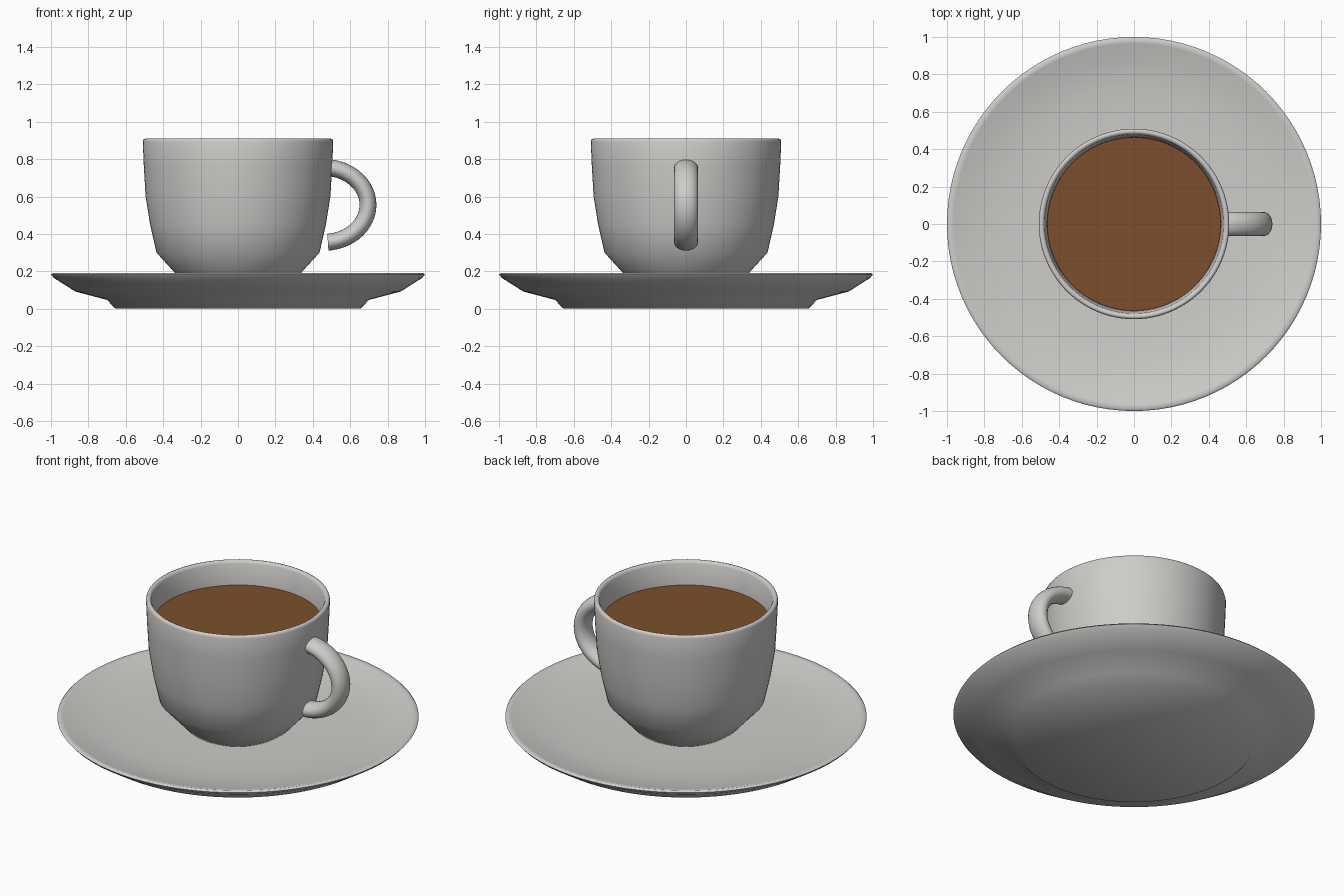
import bpy, bmesh, math

if "Cube" in bpy.data.objects:
    bpy.data.objects.remove(bpy.data.objects["Cube"])


def material(name, colour):
    m = bpy.data.materials.new(name)
    m.diffuse_color = (*colour, 1)
    m.use_nodes = True
    m.node_tree.nodes["Principled BSDF"].inputs["Base Color"].default_value = m.diffuse_color
    return m


china = material("white china", (0.62, 0.61, 0.59))
brown = material("coffee brown", (0.2, 0.078, 0.025))


def finish(name, bm, mat, angle=80):
    bmesh.ops.recalc_face_normals(bm, faces=bm.faces)
    me = bpy.data.meshes.new(name)
    bm.to_mesh(me)
    bm.free()
    ob = bpy.data.objects.new(name, me)
    bpy.context.collection.objects.link(ob)
    me.materials.append(mat)
    bpy.ops.object.select_all(action='DESELECT')
    bpy.context.view_layer.objects.active = ob
    ob.select_set(True)
    bpy.ops.object.shade_smooth_by_angle(angle=math.radians(angle))
    return ob


def lathe(name, profile, mat, steps=96):
    """Spin (radius, height) points round the z axis."""
    bm = bmesh.new()
    vs = [bm.verts.new((r, 0, z)) for r, z in profile]
    es = [bm.edges.new(p) for p in zip(vs, vs[1:])]
    bmesh.ops.spin(bm, geom=vs + es, cent=(0, 0, 0), axis=(0, 0, 1),
                   angle=math.tau, steps=steps, use_duplicate=False)
    bmesh.ops.remove_doubles(bm, verts=bm.verts, dist=1e-4)
    return finish(name, bm, mat)


# Saucer: flat foot, stepped underside, rounded lip, shallow dish
lathe("saucer", [(0, 0), (0.655, 0), (0.70, 0.047), (0.87, 0.092), (0.985, 0.165),
                 (1.0, 0.182), (0.99, 0.192), (0.965, 0.186), (0.87, 0.158),
                 (0.72, 0.137), (0.55, 0.128), (0.3, 0.125), (0, 0.125)], china)

# Cup: outer wall, rounded rim, inner wall
lathe("cup", [(0, 0.127), (0.28, 0.127), (0.345, 0.2), (0.436, 0.3), (0.47, 0.45),
              (0.494, 0.6), (0.504, 0.77), (0.509, 0.893), (0.505, 0.906), (0.495, 0.91),
              (0.484, 0.905), (0.478, 0.893), (0.466, 0.77), (0.455, 0.6),
              (0.40, 0.32), (0.31, 0.22), (0, 0.18)], china)

# Coffee surface
lathe("coffee", [(0, 0.768), (0.464, 0.768)], brown)

# Handle: elliptical section swept along a half ellipse
bm = bmesh.new()
rings = []
for i in range(33):
    t = math.radians(85 - 170 * i / 32)
    n = (0.2 * math.cos(t), 0.235 * math.sin(t))       # outward normal of the path
    k = math.hypot(*n)
    ring = []
    for j in range(24):
        a = math.tau * j / 24
        d = 0.045 * math.cos(a) / k
        ring.append(bm.verts.new((0.46 + 0.235 * math.cos(t) + n[0] * d,
                                  0.064 * math.sin(a),
                                  0.555 + 0.2 * math.sin(t) + n[1] * d)))
    rings.append(ring)
for r, s in zip(rings, rings[1:]):
    for j in range(24):
        k = (j + 1) % 24
        bm.faces.new((r[j], r[k], s[k], s[j]))
bm.faces.new(rings[0])
bm.faces.new(rings[-1])
finish("handle", bm, china, 60)
